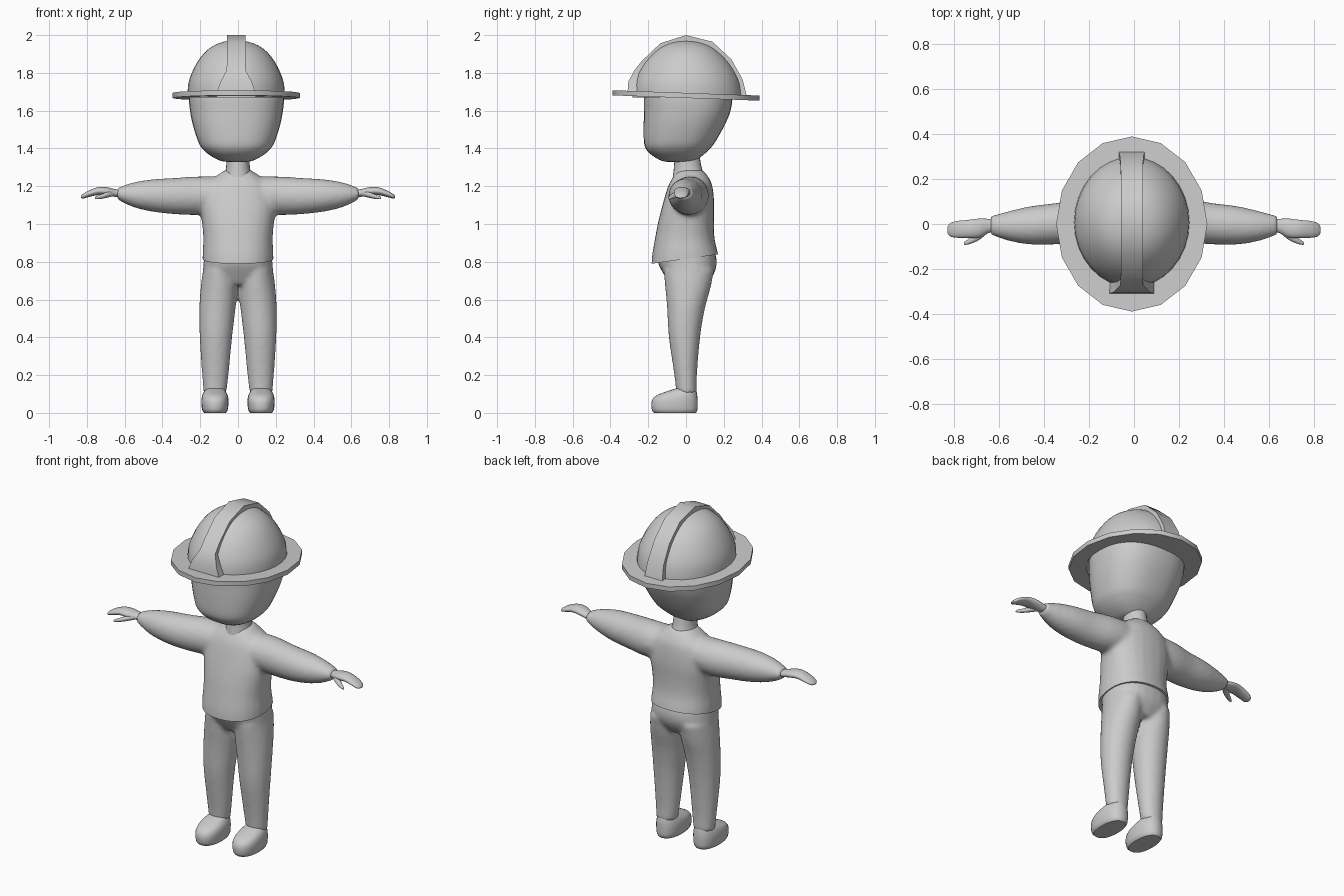
import bpy, bmesh, math
from mathutils import Vector

if "Cube" in bpy.data.objects:
    bpy.data.objects.remove(bpy.data.objects["Cube"])

grey = bpy.data.materials.new("plain_grey")
grey.diffuse_color = (0.6, 0.6, 0.6, 1)
grey.use_nodes = True
grey.node_tree.nodes["Principled BSDF"].inputs["Base Color"].default_value = grey.diffuse_color


def spline(rows, sub):
    """Catmull-Rom interpolation between rows of numbers."""
    out = []
    for i in range(len(rows) - 1):
        p0, p1 = rows[max(i - 1, 0)], rows[i]
        p2, p3 = rows[i + 1], rows[min(i + 2, len(rows) - 1)]
        for s in range(sub):
            t = s / sub
            out.append([0.5 * (2 * b + (c - a) * t + (2 * a - 5 * b + 4 * c - d) * t * t
                               + (3 * b - a - 3 * c + d) * t ** 3)
                        for a, b, c, d in zip(p0, p1, p2, p3)])
    return out + [list(rows[-1])]


def loft(bm, rows, axis='z', n=24, sub=4, power=2.0, side=1):
    """Skin through oval rings (t, a, b, ra, rb) along z (a=x, b=y) or x (a=y, b=z)."""
    rings = []
    for t, a, b, ra, rb in spline(rows, sub):
        ring = []
        for k in range(n):
            c, s = math.cos(2 * math.pi * k / n), math.sin(2 * math.pi * k / n)
            u = a + ra * math.copysign(abs(c) ** (2 / power), c)
            v = b + rb * math.copysign(abs(s) ** (2 / power), s)
            co = (u, v, t) if axis == 'z' else (t, u, v)
            ring.append(bm.verts.new((co[0] * side, co[1], co[2])))
        rings.append(ring)
    skin(bm, rings)


def skin(bm, rings):
    n = len(rings[0])
    for r, q in zip(rings, rings[1:]):
        for k in range(n):
            bm.faces.new((r[k], r[(k + 1) % n], q[(k + 1) % n], q[k]))
    bm.faces.new(rings[0])
    bm.faces.new(rings[-1])


def shade(ob, angle):
    bpy.ops.object.select_all(action='DESELECT')
    ob.select_set(True)
    bpy.context.view_layer.objects.active = ob
    bpy.ops.object.shade_smooth_by_angle(angle=math.radians(angle))


def finish(name, bm, angle=45, blend=0):
    """Make the object; blend fuses overlapping volumes into one soft skin."""
    bmesh.ops.recalc_face_normals(bm, faces=bm.faces)
    me = bpy.data.meshes.new(name)
    bm.to_mesh(me)
    bm.free()
    me.materials.append(grey)
    ob = bpy.data.objects.new(name, me)
    bpy.context.collection.objects.link(ob)
    if blend:
        rm = ob.modifiers.new("fuse", 'REMESH')
        rm.mode, rm.voxel_size = 'VOXEL', 0.012
        sm = ob.modifiers.new("soften", 'SMOOTH')
        sm.factor, sm.iterations = 0.5, blend
        bpy.ops.object.select_all(action='DESELECT')
        ob.select_set(True)
        bpy.context.view_layer.objects.active = ob
        bpy.ops.object.convert(target='MESH')
    shade(ob, angle)
    return ob


def span(z, x, y0, y1):
    """Ring centred in x from half width and front/back limits."""
    return (z, 0, (y0 + y1) / 2, x, (y1 - y0) / 2)


# sweater: body and both sleeves fused
bm = bmesh.new()
loft(bm, [span(.74, .185, -.185, .18), span(.83, .188, -.18, .172),
          span(.92, .184, -.165, .152), span(1.0, .19, -.15, .148),
          span(1.1, .2, -.125, .15), span(1.2, .175, -.095, .14),
          span(1.25, .12, -.068, .118), span(1.285, .07, -.045, .09)], power=2.3)
for s in (1, -1):
    loft(bm, [(0, .02, 1.16, .1, .09), (.2, .02, 1.15, .1, .102),
              (.34, .002, 1.148, .093, .096), (.46, -.006, 1.151, .086, .085),
              (.56, -.009, 1.155, .066, .064), (.64, -.006, 1.16, .042, .03)],
         axis='x', side=s)
sweater = finish("sweater", bm, blend=8)

# slanted sharp hem
bm = bmesh.new()
bm.from_mesh(sweater.data)
cut = bmesh.ops.bisect_plane(bm, geom=bm.verts[:] + bm.edges[:] + bm.faces[:],
                             plane_co=(0, -.18, .79), plane_no=(0, .14, -1), clear_outer=True)
rim = [e for e in cut['geom_cut'] if isinstance(e, bmesh.types.BMEdge)]
bmesh.ops.contextual_create(bm, geom=rim)
bm.to_mesh(sweater.data)
bm.free()
shade(sweater, 45)

# trousers: hips and both legs fused
bm = bmesh.new()
loft(bm, [span(.68, .1, -.085, .11), span(.74, .178, -.122, .15),
          span(.80, .182, -.15, .163), span(.87, .175, -.15, .15)], power=2.3)
for s in (1, -1):
    loft(bm, [(.105, .122, .003, .06, .055), (.2, .12, -.002, .07, .06),
              (.4, .117, -.008, .086, .083), (.55, .109, 0, .096, .1),
              (.66, .1, .01, .098, .12), (.76, .095, .015, .09, .135)], side=s)
finish("trousers", bm, blend=5)

for s, tag in ((1, "left"), (-1, "right")):
    # shoe
    bm = bmesh.new()
    loft(bm, [(0, .122, -.058, .058, .11), (.018, .122, -.06, .068, .121),
              (.06, .122, -.06, .072, .122), (.09, .122, -.05, .068, .11),
              (.112, .122, -.026, .058, .082), (.13, .12, 0, .045, .052)],
         power=2.3, side=s)
    finish(tag + "_shoe", bm)

    # mitten hand with thumb
    bm = bmesh.new()
    loft(bm, [(.6, -.005, 1.16, .028, .02), (.645, -.008, 1.163, .031, .02),
              (.69, -.018, 1.172, .042, .022), (.74, -.022, 1.174, .04, .021),
              (.79, -.024, 1.16, .037, .017), (.82, -.026, 1.147, .029, .012),
              (.832, -.027, 1.143, .012, .005)], axis='x', side=s)
    loft(bm, [(.655, -.025, 1.162, .018, .014), (.69, -.05, 1.155, .021, .015),
              (.725, -.072, 1.145, .015, .012), (.752, -.085, 1.138, .008, .007),
              (.758, -.087, 1.136, .003, .003)], axis='x', n=16, side=s)
    finish(tag + "_hand", bm)

# neck
bm = bmesh.new()
loft(bm, [span(1.25, .075, -.07, .1), span(1.3, .063, -.064, .083),
          span(1.38, .06, -.058, .068)])
finish("neck", bm)

# head, flat in front and tapering at the back
bm = bmesh.new()
loft(bm, [(z, -.008, (f + b) / 2, x, (b - f) / 2) for z, x, f, b in (
    (1.328, .04, -.09, .03), (1.335, .085, -.13, .05), (1.36, .135, -.175, .085),
    (1.39, .172, -.207, .118), (1.43, .2, -.222, .152), (1.52, .23, -.224, .203),
    (1.6, .246, -.222, .236), (1.68, .252, -.22, .246), (1.75, .235, -.2, .235))], n=32, power=2.4)
finish("head", bm)

# hat brim, tipped slightly down at the back
bm = bmesh.new()
loft(bm, [(1.667, -.01, 0, .337, .39), (1.694, -.01, 0, .337, .39)], n=16, sub=1)
for v in bm.verts:
    v.co.z -= .036 * v.co.y
finish("hat_brim", bm, angle=30)

# hat dome
bm = bmesh.new()
loft(bm, [(1.67, -.01, .008, .257, .292), (1.74, -.01, .006, .254, .284),
          (1.8, -.01, .005, .235, .26), (1.86, -.01, .004, .204, .222),
          (1.91, -.01, .003, .165, .175), (1.945, -.01, .002, .118, .125),
          (1.965, -.01, 0, .065, .07), (1.972, -.01, 0, .015, .015)], n=32, sub=2)
finish("hat_dome", bm)

# raised ridge over the hat, flared at the front
bm = bmesh.new()
rings = []
for y, z, w in ((-.31, 1.69, .105), (-.305, 1.755, .082), (-.272, 1.815, .05),
                (-.235, 1.862, .049), (-.135, 1.957, .049), (0, 2.0, .049),
                (.14, 1.965, .049), (.24, 1.872, .049), (.3, 1.765, .052), (.322, 1.675, .058)):
    inner = Vector((0, y * .8, 1.67 + (z - 1.67) * .8))
    rings.append([bm.verts.new((-.01 + sx * w, p.y, p.z)) for sx, p in (
        (-1, inner), (1, inner), (1, Vector((0, y, z))), (-1, Vector((0, y, z))))])
skin(bm, rings)
finish("hat_ridge", bm, angle=40)
